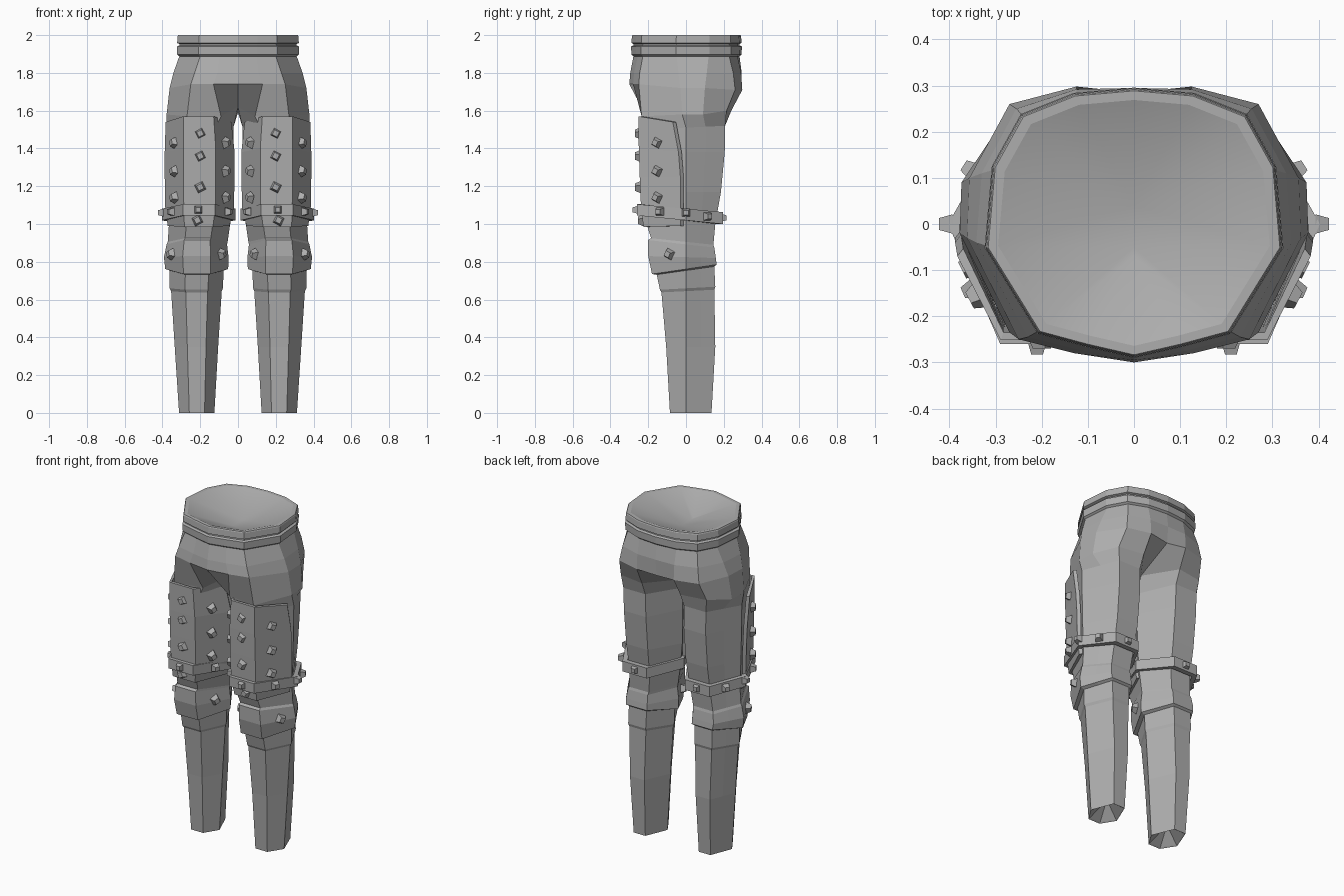
import bpy, bmesh, math
from mathutils import Vector, Matrix

if "Cube" in bpy.data.objects:
    bpy.data.objects.remove(bpy.data.objects["Cube"])

mat = bpy.data.materials.new("plain grey")
mat.diffuse_color = (0.42, 0.42, 0.42, 1)
mat.use_nodes = True
mat.node_tree.nodes["Principled BSDF"].inputs["Base Color"].default_value = mat.diffuse_color


def finish(name, bm):
    """Clean the right half, make the object and mirror it."""
    bmesh.ops.remove_doubles(bm, verts=bm.verts, dist=0.0005)
    bmesh.ops.recalc_face_normals(bm, faces=bm.faces)
    me = bpy.data.meshes.new(name)
    bm.to_mesh(me)
    bm.free()
    me.materials.append(mat)
    ob = bpy.data.objects.new(name, me)
    bpy.context.collection.objects.link(ob)
    m = ob.modifiers.new("mirror", 'MIRROR')
    m.merge_threshold = 0.001
    return ob


def bridge(bm, a, b, closed):
    n = len(a)
    return [bm.faces.new((a[i], a[(i + 1) % n], b[(i + 1) % n], b[i]))
            for i in range(n if closed else n - 1)]


def add_rows(bm, rows):
    return [[bm.verts.new(p) for p in r] for r in rows]


def section(xi, xo, yf, yb, zf, zb, ys=0.0):
    """Six-sided leg section, tilted from zf in front to zb at the back."""
    w = xo - xi
    back = Vector((xi + .72 * w, yb))
    side = Vector((xo, ys))
    mid = (back + side) / 2
    pts = [(xi, ys), (xi + .28 * w, yf), (xi + .71 * w, yf), side, mid, back,
           (xi + .3 * w, yb), (xi, ys)]
    return [(x, y, zf + (zb - zf) * (y - yf) / (yb - yf)) for x, y in pts]


# trousers: hips, crotch and leg in one shell
waist = [(0, -.278), (.10, -.255), (.20, -.228), (.31, -.05),
         (.295, .12), (.235, .228), (.125, .272), (0, .283)]
hips = [[(x, y, 1.89) for x, y in waist],
        [(0, -.295, 1.8), (.11, -.275, 1.8), (.23, -.245, 1.8), (.342, -.04, 1.8),
         (.33, .11, 1.8), (.255, .25, 1.8), (.125, .292, 1.8), (0, .295, 1.8)],
        [(0, -.30, 1.74), (.13, -.28, 1.74), (.25, -.25, 1.74), (.362, -.03, 1.72),
         (.357, .10, 1.72), (.27, .26, 1.71), (.125, .298, 1.71), (0, .285, 1.70)],
        [(0, -.07, 1.62), (.09, -.21, 1.57), (.27, -.235, 1.57), (.378, -.02, 1.58),
         (.374, .09, 1.58), (.29, .215, 1.6), (.13, .24, 1.6), (0, .06, 1.59)]]
leg = [section(*s) for s in (
    (.025, .378, -.215, .207, 1.50, 1.52), (.022, .376, -.215, .205, 1.38, 1.38),
    (.025, .372, -.21, .185, 1.17, 1.17), (.04, .365, -.215, .155, 1.02, 1.0),
    (.055, .372, -.185, .145, .925, .89),
    (.058, .378, -.20, .15, .915, .875), (.05, .392, -.20, .158, .83, .82),
    (.052, .385, -.18, .162, .735, .785), (.076, .362, -.155, .15, .732, .775),
    (.08, .362, -.138, .155, .652, .668), (.086, .354, -.13, .15, .638, .652),
    (.105, .335, -.105, .155, .35, .35), (.125, .312, -.085, .135, 0, 0))]
bm = bmesh.new()
rows = add_rows(bm, hips + leg)
for i in range(len(rows) - 1):
    bridge(bm, rows[i], rows[i + 1], closed=i >= len(hips) - 1)
# hollow at the ankle
tip = [[(.218 + (x - .218) * .93, .025 + (y - .025) * .93, .005) for x, y, z in leg[-1]],
       [(.218, .025, .09)] * 8]
tip = [rows[-1]] + add_rows(bm, tip)
for a, b in zip(tip, tip[1:]):
    bridge(bm, a, b, True)
finish("trousers", bm)

# double waistband with a shallow lining
bm = bmesh.new()
prof = [(.99, 1.885), (1.04, 1.897), (1.045, 1.94), (1.0, 1.946), (1.0, 1.953),
        (1.04, 1.958), (1.03, 1.994), (1.02, 2.0), (.95, 2.0)]
band = [[(x * s, y * s, z) for x, y in waist] for s, z in prof]
band.append([(0, max(-.07, min(.04, y)), 1.915) for x, y in waist])
rows = add_rows(bm, band)
for i in range(len(rows) - 1):
    for f in bridge(bm, rows[i], rows[i + 1], False):
        f.smooth = i == len(rows) - 2
finish("waistband", bm)

# thigh plate wrapped round the front of the leg
plate = []
for xi, xo, yf, ys, zf, zs in ((.035, .383, -.252, -.07, 1.57, 1.54),
                               (.018, .388, -.25, -.04, 1.40, 1.38),
                               (.018, .388, -.245, -.03, 1.25, 1.25),
                               (.022, .385, -.238, -.03, 1.08, 1.08),
                               (.045, .372, -.225, -.03, .985, .99)):
    w = xo - xi
    plate.append([(xi, ys, zs), (xi + .27 * w, yf, zf), (xi + .73 * w, yf, zf), (xo, ys, zs)])
bm = bmesh.new()
outer = add_rows(bm, plate)
inner = add_rows(bm, [[(.2 + (x - .2) * .93, y + .017, z) for x, y, z in r] for r in plate])
loops = [o + n[::-1] for o, n in zip(outer, inner)]
for a, b in zip(loops, loops[1:]):
    bridge(bm, a, b, True)
for o, n in ((outer[0], inner[0]), (outer[-1], inner[-1])):
    bridge(bm, o, n, False)
finish("thigh_plate", bm)

# strap above the knee
bm = bmesh.new()
rows = add_rows(bm, [section(*s) for s in (
    (.035, .375, -.23, .165, 1.045, 1.0), (.014, .403, -.26, .195, 1.045, 1.0),
    (.014, .403, -.26, .195, 1.105, 1.063), (.035, .375, -.23, .165, 1.105, 1.063))])
for i in range(4):
    bridge(bm, rows[i], rows[(i + 1) % 4], True)
finish("knee_strap", bm)


def studs(name, spots, roll, r=.034):
    """Blunt four-sided studs; each spot is a position and a facing angle in degrees."""
    bm = bmesh.new()
    for x, y, z, ang in spots:
        a = math.radians(ang)
        d = Vector((math.cos(a), math.sin(a), 0))
        rot = d.to_track_quat('Z', 'Y').to_matrix().to_4x4()
        mx = Matrix.Translation(Vector((x, y, z)) + d * .008) @ rot
        mx = mx @ Matrix.Rotation(math.radians(roll), 4, 'Z')
        bmesh.ops.create_cone(bm, cap_ends=True, segments=4, radius1=r, radius2=r * .6,
                              depth=.03, matrix=mx)
    finish(name, bm)


# studs on plate and knee: front row, then outer and inner facets
spots = [(.2, -.247, z, -90) for z in (1.48, 1.36, 1.195)] + [(.215, -.232, 1.02, -90)]
for z in (1.43, 1.28, 1.14):
    spots += [(.336, -.155, z, -28), (.066, -.155, z, 205)]
spots += [(.352, -.09, .84, -27), (.09, -.09, .84, 206)]
studs("plate_studs", spots, 18)

# studs round the strap
studs("strap_studs", [(.21, -.26, 1.075, -90), (.35, -.14, 1.065, -24), (.40, 0, 1.06, 0),
                      (.35, .115, 1.04, 32), (.055, -.14, 1.065, 203),
                      (.21, .192, 1.033, 90)], 45, .03)
